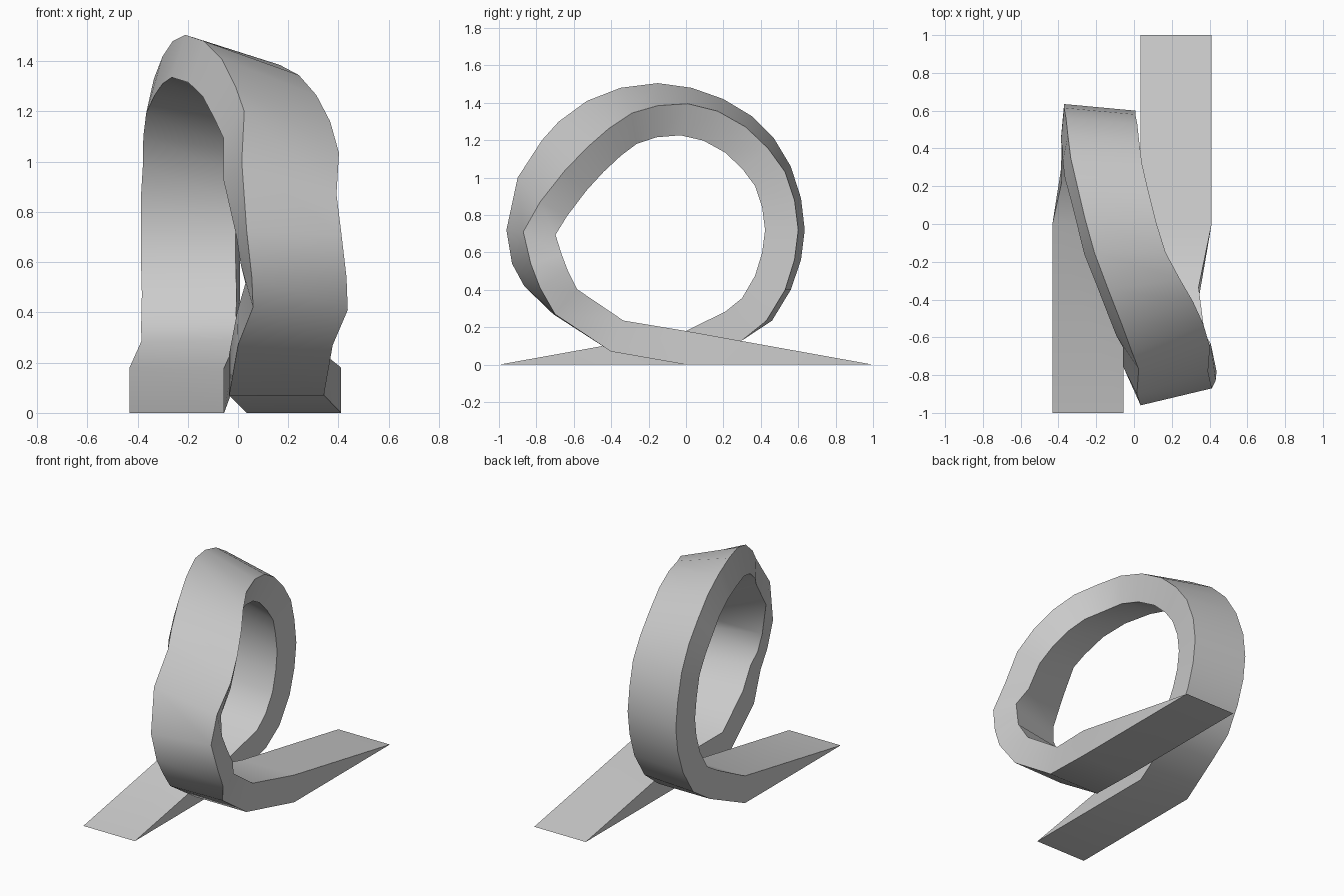
import bpy, bmesh, math
from mathutils import Vector

if "Cube" in bpy.data.objects:
    bpy.data.objects.remove(bpy.data.objects["Cube"])

SPAN, THICK = 0.377, 0.178

# Outer surface of the track: left edge x, y, z and right edge y, z
STATIONS = [
    (-.432, -1, 0, -1, 0), (-.432, 0, 0, 0, 0),
    (-.385, .30, .13, .30, .13), (-.375, .46, .235, .43, .235), (-.37, .56, .40, .53, .40),
    (-.37, .615, .56, .58, .56), (-.37, .635, .72, .60, .72), (-.37, .615, .89, .58, .88),
    (-.36, .56, 1.06, .53, 1.03), (-.35, .47, 1.21, .44, 1.155), (-.335, .35, 1.33, .32, 1.27),
    (-.30, .20, 1.42, .17, 1.355), (-.26, .03, 1.48, .01, 1.395), (-.21, -.15, 1.505, -.15, 1.385),
    (-.135, -.35, 1.48, -.29, 1.345), (-.065, -.53, 1.41, -.41, 1.265), (-.01, -.68, 1.30, -.53, 1.16),
    (.025, -.77, 1.20, -.65, 1.035), (.015, -.90, 1.0, -.78, .87), (.035, -.96, .72, -.87, .71),
    (.055, -.93, .54, -.83, .54), (.06, -.865, .42, -.78, .41), (0, -.71, .27, -.70, .27),
    (-.035, -.40, .07, -.40, .07),
    (.034, 0, 0, 0, 0), (.034, 1, 0, 1, 0),
]

# Looping track with wedge ramps at both ends
rails = [(Vector((x, y, z)), Vector((x + SPAN, ry, rz))) for x, y, z, ry, rz in STATIONS]
mids = [(a + b) / 2 for a, b in rails]
last = len(rails) - 1
bm = bmesh.new()
rings = []
for i, (a, b) in enumerate(rails):
    if i in (0, last):
        inward = Vector((0, 0, 0))
    elif i in (1, last - 1):
        inward = Vector((0, 0, 0.18))
    else:
        t = (mids[i] - mids[i - 1]).normalized() + (mids[i + 1] - mids[i]).normalized()
        inward = (b - a).cross(t).normalized() * THICK
    rings.append([bm.verts.new(p) for p in (a, b, b + inward, a + inward)])
for r, s in zip(rings, rings[1:]):
    for k in range(4):
        n = (k + 1) % 4
        bm.faces.new((r[k], r[n], s[n], s[k]))
bmesh.ops.remove_doubles(bm, verts=bm.verts, dist=0.0005)
bmesh.ops.recalc_face_normals(bm, faces=bm.faces)
mesh = bpy.data.meshes.new("loop_track")
bm.to_mesh(mesh)
bm.free()
track = bpy.data.objects.new("loop_track", mesh)
bpy.context.collection.objects.link(track)
bpy.context.view_layer.objects.active = track
track.select_set(True)
bpy.ops.object.shade_smooth_by_angle(angle=math.radians(35))
